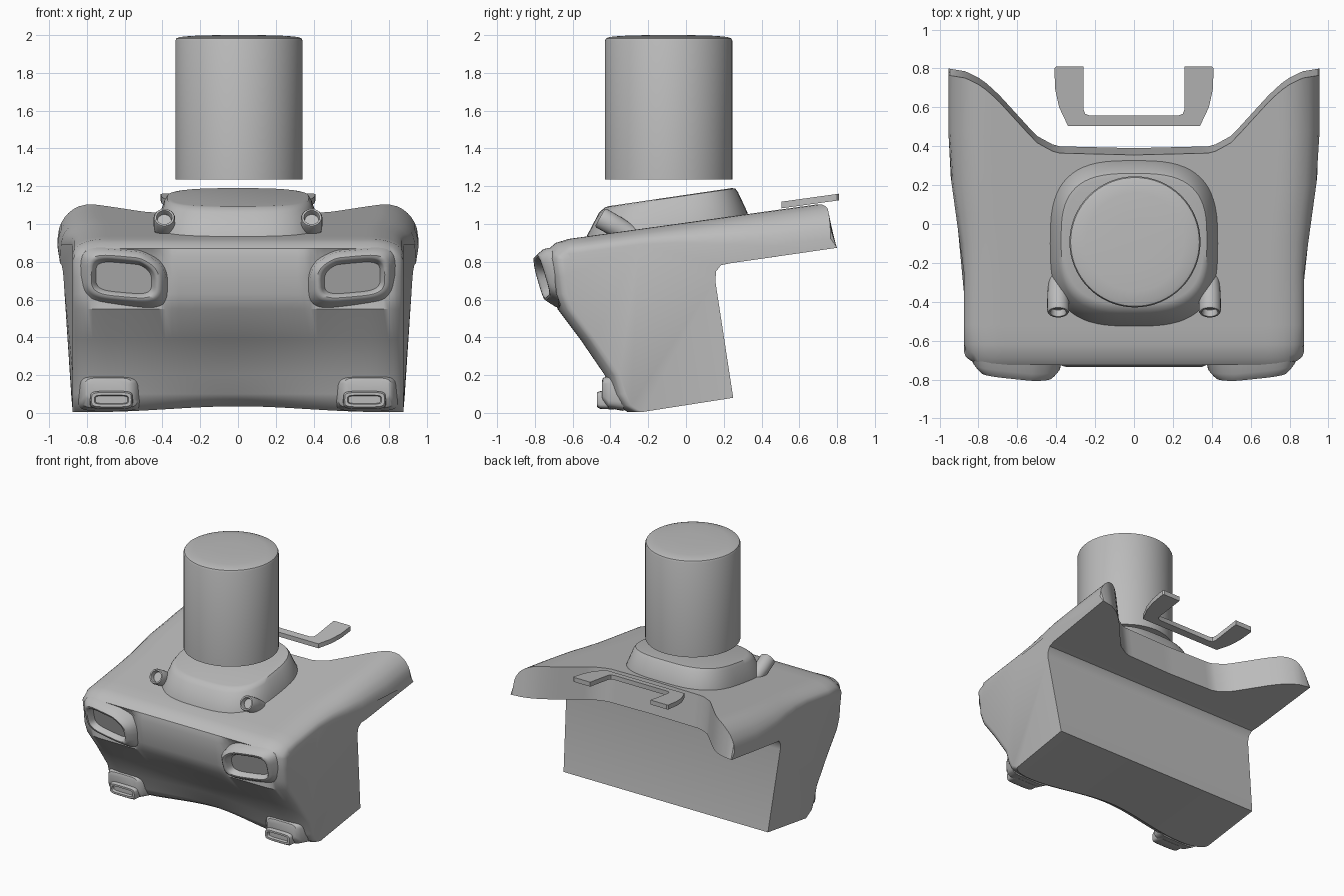
import bpy, bmesh, math
from mathutils import Vector

cube = bpy.data.objects.get("Cube")
if cube:
    bpy.data.objects.remove(cube, do_unlink=True)

grey = bpy.data.materials.new("plain_grey")
grey.use_nodes = True
grey.diffuse_color = (0.5, 0.5, 0.5, 1)
grey.node_tree.nodes["Principled BSDF"].inputs["Base Color"].default_value = (0.5, 0.5, 0.5, 1)


def loft(name, rings, mirror=False, angle=35):
    """Skin a list of closed rings, cap both ends, optionally mirror in x."""
    bm = bmesh.new()
    rows = [[bm.verts.new(p) for p in r] for r in rings]
    n = len(rows[0])
    for a, b in zip(rows, rows[1:]):
        for i in range(n):
            j = (i + 1) % n
            bm.faces.new((a[i], a[j], b[j], b[i]))
    bm.faces.new(rows[0])
    bm.faces.new(rows[-1])
    bmesh.ops.recalc_face_normals(bm, faces=bm.faces)
    mesh = bpy.data.meshes.new(name)
    bm.to_mesh(mesh)
    bm.free()
    mesh.materials.append(grey)
    obj = bpy.data.objects.new(name, mesh)
    bpy.context.collection.objects.link(obj)
    bpy.ops.object.select_all(action='DESELECT')
    obj.select_set(True)
    bpy.context.view_layer.objects.active = obj
    bpy.ops.object.shade_smooth_by_angle(angle=math.radians(angle))
    if mirror:
        obj.modifiers.new("mirror", 'MIRROR')
    return obj


def ring(c, u, v, power=2.0, n=40):
    """Rounded-square loop around c spanned by the half axes u and v."""
    c, u, v = Vector(c), Vector(u), Vector(v)
    out = []
    for i in range(n):
        t = 2 * math.pi * i / n
        k = 2 / power
        a = math.copysign(abs(math.cos(t)) ** k, math.cos(t))
        b = math.copysign(abs(math.sin(t)) ** k, math.sin(t))
        out.append(c + u * a + v * b)
    return out


def smooth(t):
    t = max(0.0, min(1.0, t))
    return t * t * (3 - 2 * t)


def lerp_table(x, pts):
    for (x0, y0), (x1, y1) in zip(pts, pts[1:]):
        if x <= x1:
            return y0 + (y1 - y0) * max(0, x - x0) / (x1 - x0)
    return pts[-1][1]


# Body: side profiles strung across the width
NOTCH = [(0, .355), (.4, .365), (.5, .42), (.6, .53), (.7, .64), (.78, .71), (.86, .75), (.95, .765)]
FRONT = [(-.69, .9), (-.725, .87), (-.735, .82), (-.72, .72), (-.71, .63), (-.68, .55),
         (-.56, .39), (-.43, .2), (-.4, .1), (-.37, .04), (-.31, .005)]
BACK = [(.25, .08), (.155, .7), (.16, .75), (.185, .782), (.24, .793)]


def roof(y):
    return .91 + .139 * (y + .7)


def half_width(y, z):
    return .875 + .08 * smooth((y + .25) / .65) * min(1, max(0, z / .8))


def profile(s):
    a = abs(s)
    t = max(0, (a - .8) / .2)
    arc = 1 - math.sqrt(max(0, 1 - t * t))
    rear = lerp_table(a * .95, NOTCH)
    pts = []
    for y in (rear, (rear + .2) / 2, .2, .05, -.1, -.25, -.4, -.52, -.62):
        pts.append((y, roof(y) - arc * (.08 + .11 * smooth((y + .3) / .9))))
    for y, z in FRONT:
        low = 1 - smooth((z - .1) / .5)
        hollow = .06 * low * (1 - smooth(a / .75))
        socket = .04 * (.58 < z < .85) * smooth((a - .4) / .1) * smooth((.95 - a) / .1)
        lift = .03 * (1 - smooth(a / .85)) * (z < .1)
        drop = arc * .08 * smooth((z - .8) / .1)
        pts.append((y + hollow + socket + arc * .08, z + lift - drop))
    pts += BACK
    pts.append((rear + .035, .79 + .145 * (rear - .185)))
    return [(s * half_width(y, z), y, z) for y, z in pts]


half = [i * .04 for i in range(1, 21)] + [.84, .88, .91, .94, .96, .98, .992, 1]
loft("body_shell", [profile(s) for s in [-h for h in reversed(half)] + [0] + half])

# Sloped collar under the drum
TILT = .147


def collar_ring(rx, y0, y1, z, power):
    ry = (y1 - y0) / 2
    return ring((0, (y0 + y1) / 2, z), (rx, 0, 0), (0, ry, ry * TILT), power, 64)


loft("collar", [collar_ring(.435, -.53, .33, .96, 3), collar_ring(.43, -.525, .325, 1.0, 3),
                collar_ring(.39, -.46, .275, 1.115, 3), collar_ring(.375, -.43, .26, 1.138, 3),
                collar_ring(.355, -.41, .24, 1.142, 3)], angle=40)

# Floating drum with a softened, slightly domed top
R = .337
loft("drum", [ring((.005, -.092, z), (r, 0, 0), (0, r, 0), 2, 64)
              for r, z in ((R, 1.235), (R, 1.97), (R - .006, 1.983), (R - .025, 1.99),
                           (R * .75, 1.996), (R * .35, 2.0))])


# Front lamp sockets
def lamp_ring(rx, rz, depth, flat=1):
    pts = ring((.605, 0, .715), (rx, 0, 0), (0, 0, rz), 4, 48)
    for p in pts:
        p.z += .09 * (p.x - .605)
        p.z -= .06 * max(0, .52 - p.x) * (p.z > .715) * 5
        face = -.765 - .3 * (p.z - .715) + .13 * (p.x - .605)
        p.y = depth + face * flat
    return pts


loft("lamp_socket", [lamp_ring(.25, .17, -.63, 0), lamp_ring(.225, .145, .045), lamp_ring(.2, .122, .012),
                     lamp_ring(.188, .113, 0), lamp_ring(.172, .1, 0), lamp_ring(.163, .092, .01),
                     lamp_ring(.148, .078, .05)], mirror=True, angle=50)

# Nozzles at the front corners of the collar
AXIS = Vector((0, -.87, .49))
SIDE = Vector((1, 0, 0))
UP = AXIS.cross(SIDE)


def nozzle_ring(d, r):
    return ring(Vector((.39, -.455, 1.035)) + AXIS * d, SIDE * r, UP * r, 2, 24)


loft("nozzle", [nozzle_ring(d, r) for d, r in ((-.24, .045), (-.1, .056), (-.01, .057), (0, .052),
                                               (0, .042), (-.01, .039), (-.035, .037))], mirror=True)


# Lower front feet: housing with a hollow rail
def foot_ring(x, y, z, rx, rz, power=5):
    return ring((x, y, z), (rx, 0, 0), (0, 0, rz), power, 32)


loft("foot_housing", [foot_ring(.68, -.33, .11, .17, .1), foot_ring(.68, -.41, .11, .15, .085),
                      foot_ring(.685, -.44, .125, .125, .06), foot_ring(.69, -.445, .125, .11, .045)],
     mirror=True)
loft("foot_rail", [foot_ring(.67, -.38, .068, .115, .05), foot_ring(.67, -.455, .068, .112, .047),
                   foot_ring(.67, -.472, .07, .105, .038), foot_ring(.67, -.472, .07, .09, .024),
                   foot_ring(.67, -.45, .07, .085, .02)], mirror=True)

# U-shaped rear handle floating behind the roof
OUTER = [(.34, .505), (.385, .6), (.405, .69), (.41, .8), (.4, .81)]
INNER = [(.26, .81), (.26, .59), (.251, .567), (.228, .558)]
right = OUTER + INNER
outline = right + [(-x, y) for x, y in reversed(right)]
loft("rear_handle", [[(x, y, 1.083 + .139 * (y - .505) + h) for x, y in outline] for h in (0, .035)])
